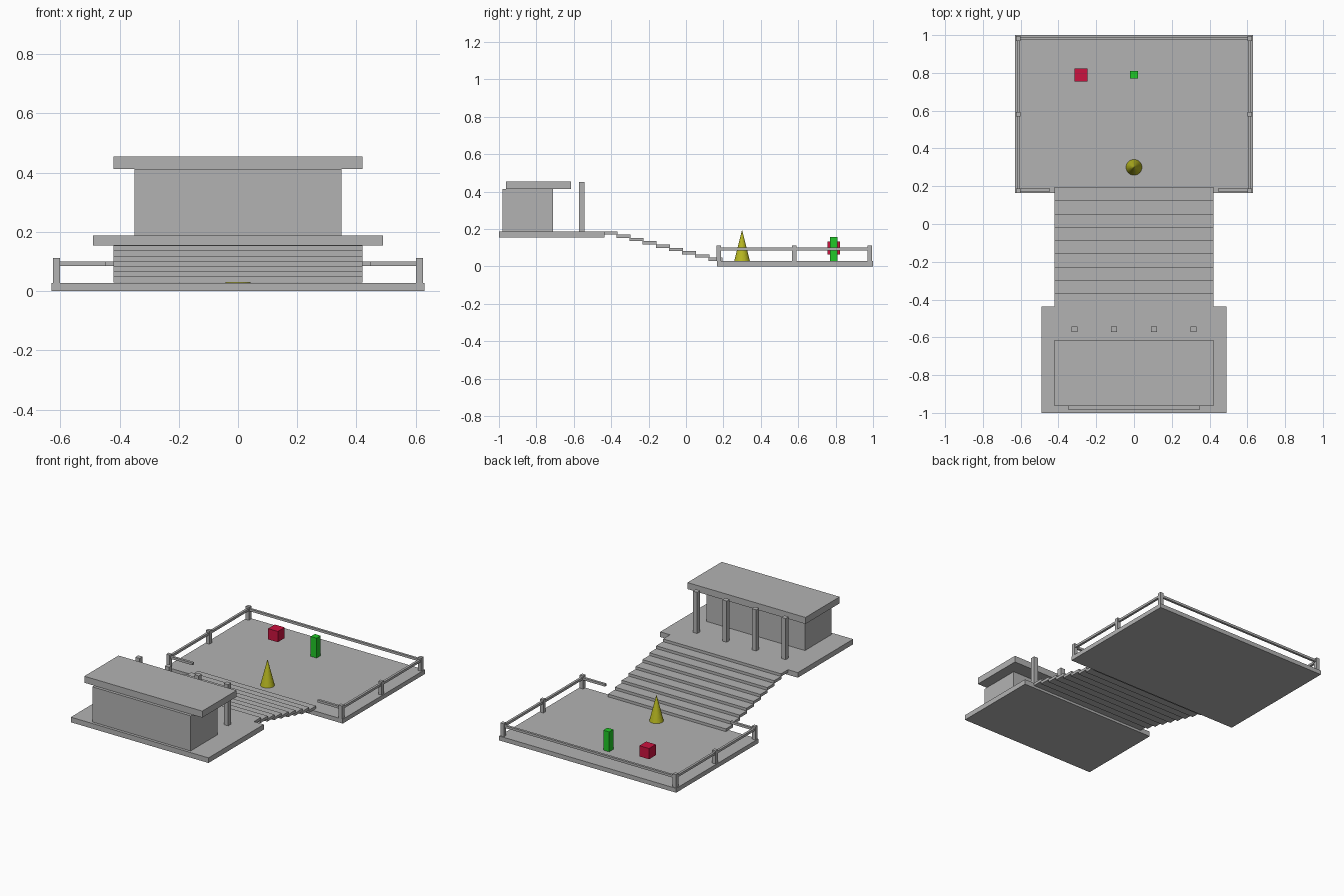
import bpy

if "Cube" in bpy.data.objects:
    bpy.data.objects.remove(bpy.data.objects["Cube"])


def material(name, rgb):
    m = bpy.data.materials.new(name)
    m.diffuse_color = (*rgb, 1)
    m.use_nodes = True
    m.node_tree.nodes["Principled BSDF"].inputs["Base Color"].default_value = m.diffuse_color
    return m


GREY = material("stone grey", (0.45, 0.45, 0.45))
RED = material("crimson", (0.60, 0.006, 0.05))
GREEN = material("bright green", (0.015, 0.58, 0.02))
YELLOW = material("mustard yellow", (0.48, 0.48, 0.015))


def box(name, x, y, z, mat=GREY):
    """Box from (min, max) pairs along each axis."""
    bpy.ops.mesh.primitive_cube_add(size=1, location=[sum(p) / 2 for p in (x, y, z)])
    ob = bpy.context.object
    ob.name = name
    ob.scale = [p[1] - p[0] for p in (x, y, z)]
    bpy.ops.object.transform_apply(location=False, rotation=False, scale=True)
    ob.data.materials.append(mat)
    return ob


def around(c, width):
    return (c - width / 2, c + width / 2)


FLOOR = 0.028   # top of the lower terrace
DECK = 0.187    # top of the upper terrace

# Terraces
box("lower_terrace", (-0.63, 0.63), (0.165, 1.0), (0, FLOOR))
box("upper_terrace", (-0.49, 0.49), (-1.0, -0.437), (0.154, DECK))

# Pavilion with roof and free-standing columns
box("pavilion_walls", (-0.35, 0.35), (-0.982, -0.71), (DECK, 0.413))
box("pavilion_roof", (-0.42, 0.42), (-0.963, -0.615), (0.413, 0.455))
for i in range(4):
    box("column", around(-0.315 + 0.21 * i, 0.031), around(-0.557, 0.031), (DECK, 0.452))

# Open stair treads
RISE, RUN = 0.0175, 0.0702
for i in range(9):
    front = -0.367 + RUN * i
    top = DECK - RISE * i
    box("stair_tread", (-0.42, 0.42), (front - 0.075, front), (top - RISE, top))

# Fence posts and rails, open at the stairs
RAIL_Z = (0.085, 0.1)
for s in (-1, 1):
    for y in (0.176, 0.58, 0.982):
        box("fence_post", around(s * 0.613, 0.024), around(y, 0.024), (FLOOR, 0.112))
    box("side_rail", around(s * 0.613, 0.015), (0.176, 0.982), RAIL_Z)
    box("front_rail", sorted((s * 0.445, s * 0.613)), around(0.18, 0.016), RAIL_Z)
box("back_rail", (-0.613, 0.613), around(0.982, 0.015), RAIL_Z)

# Coloured solids on the lower terrace
box("red_cube", around(-0.28, 0.069), around(0.79, 0.069), (0.064, 0.133), RED)
box("green_block", around(0, 0.042), around(0.79, 0.042), (FLOOR, 0.156), GREEN)
bpy.ops.mesh.primitive_cone_add(vertices=32, radius1=0.042, radius2=0, depth=0.168,
                                location=(0, 0.3, FLOOR + 0.084))
cone = bpy.context.object
cone.name = "yellow_cone"
cone.data.materials.append(YELLOW)
